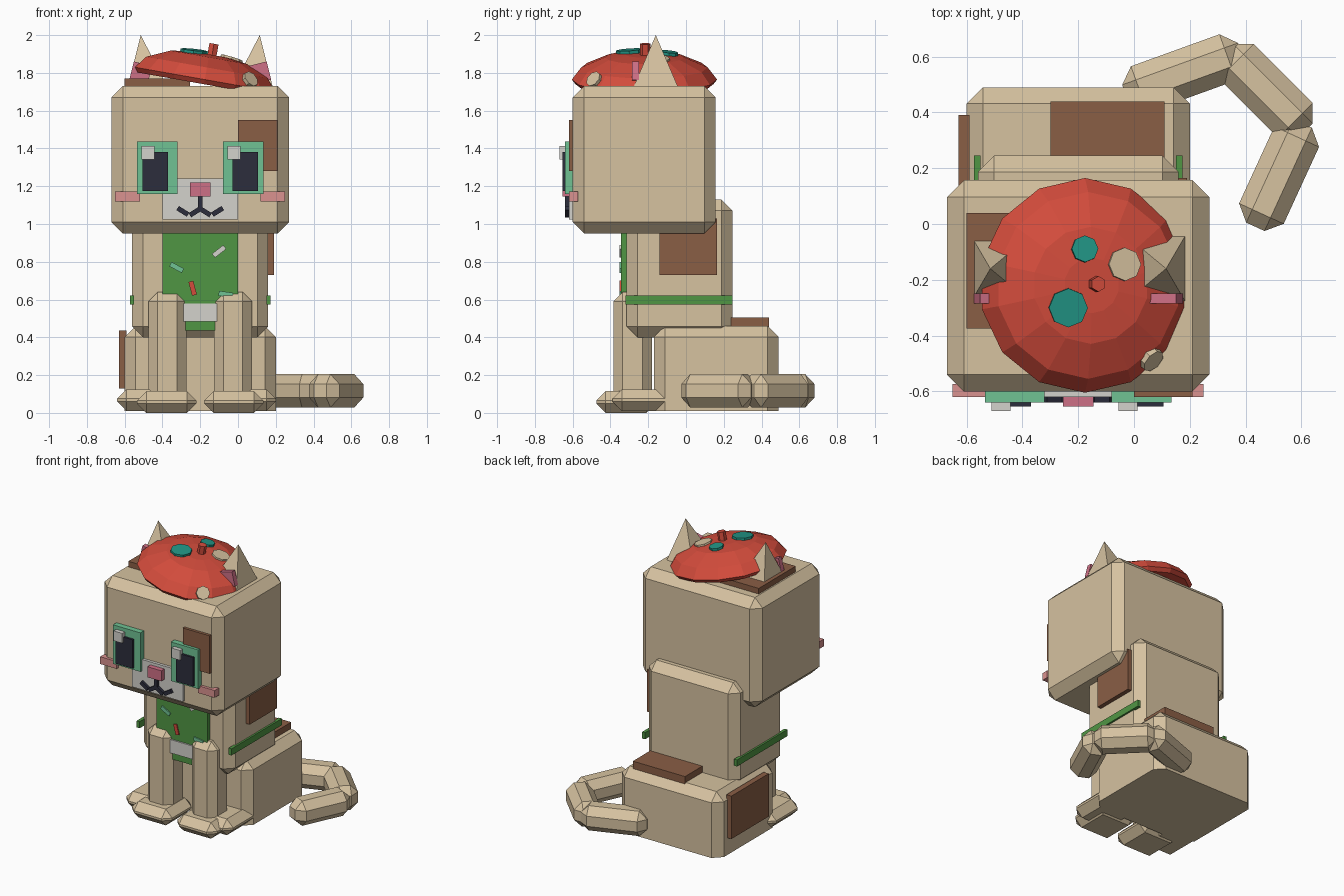
import bpy, bmesh, math
from mathutils import Vector, Matrix

if "Cube" in bpy.data.objects:
    bpy.data.objects.remove(bpy.data.objects["Cube"])


def srgb(r, g, b):
    f = lambda c: c / 12.92 if c <= 0.04045 else ((c + 0.055) / 1.055) ** 2.4
    return (f(r / 255), f(g / 255), f(b / 255), 1)


COLORS = {
    "beige": (214, 194, 160), "white": (212, 210, 204), "red": (212, 76, 60),
    "brown": (138, 94, 69), "teal": (34, 150, 134), "green": (80, 150, 68),
    "mint": (112, 194, 148), "dark": (44, 45, 60), "pink": (206, 112, 134),
    "blush": (218, 146, 144),
}
MATS = {}
for n, c in COLORS.items():
    MATS[n] = bpy.data.materials.new(n)
    MATS[n].diffuse_color = srgb(*c)


def finish(bm, name, mat, matrix=None):
    if matrix is not None:
        bm.transform(matrix)
    bmesh.ops.recalc_face_normals(bm, faces=bm.faces)
    me = bpy.data.meshes.new(name)
    bm.to_mesh(me)
    bm.free()
    me.materials.append(MATS[mat])
    ob = bpy.data.objects.new(name, me)
    bpy.context.collection.objects.link(ob)
    return ob


def box(name, mat, x, y, z, bevel=0, flat_bottom=False, matrix=None):
    """Box from (min, max) pairs, optionally chamfered."""
    bm = bmesh.new()
    bmesh.ops.create_cube(bm, size=1)
    for v in bm.verts:
        v.co = Vector([(a + b) / 2 + k * (b - a) for k, (a, b) in zip(v.co, (x, y, z))])
    if bevel:
        edges = [e for e in bm.edges
                 if not (flat_bottom and all(abs(v.co.z - z[0]) < 1e-5 for v in e.verts))]
        bmesh.ops.bevel(bm, geom=edges, offset=bevel, segments=1, affect='EDGES', profile=0.5)
    return finish(bm, name, mat, matrix)


def bar(name, mat, cx, cz, length, width, angle, y):
    """Thin bar on the front, turned about y (angle counter-clockwise from the front)."""
    m = Matrix.Translation((cx, 0, cz)) @ Matrix.Rotation(-math.radians(angle), 4, 'Y')
    return box(name, mat, (-length / 2, length / 2), y, (-width / 2, width / 2), matrix=m)


def disc(name, mat, radius, depth, sides, matrix):
    bm = bmesh.new()
    bmesh.ops.create_cone(bm, cap_ends=True, segments=sides, radius1=radius,
                          radius2=radius, depth=depth)
    return finish(bm, name, mat, matrix)


CX = -0.2  # the cat's own symmetry line


def mx(pair, side):
    """Offsets from the symmetry line, mirrored by side."""
    return tuple(sorted(CX + side * p for p in pair))


# Main masses
box("head", "beige", (-0.67, 0.27), (-0.60, 0.157), (0.95, 1.73), 0.06)
box("torso", "beige", (-0.56, 0.16), (-0.315, 0.245), (0.40, 1.13), 0.058)
box("hips", "beige", (-0.60, 0.20), (-0.17, 0.49), (0.01, 0.46), 0.058, True)

# Fur patches
box("face_patch", "brown", (0.0, 0.21), (-0.62, -0.59), (1.28, 1.55))
box("crown_patch", "brown", (-0.60, -0.255), (-0.375, 0.04), (1.72, 1.77))
box("back_patch", "brown", (-0.30, 0.11), (0.20, 0.44), (0.45, 0.505))
box("hip_patch", "brown", (-0.63, -0.59), (-0.03, 0.39), (0.13, 0.435))
box("torso_patch", "brown", (0.15, 0.19), (-0.14, 0.165), (0.73, 1.03))

# Paired parts
for s, tag in ((-1, "left"), (1, "right")):
    box(tag + "_front_leg", "beige", mx((0.072, 0.275), s), (-0.385, -0.18), (0.03, 0.64), 0.05)
    box(tag + "_front_paw", "beige", mx((0.02, 0.335), s), (-0.475, -0.16), (0.0, 0.115), 0.05)
    hx = (-0.64, -0.33) if s < 0 else (-0.11, 0.2)
    box(tag + "_hind_paw", "beige", hx, (-0.39, -0.05), (0.01, 0.125), 0.05)

    # Ear pyramid with pink inner plate
    bm = bmesh.new()
    base = [bm.verts.new((CX + s * x, y, 1.72)) for x, y in
            ((0.17, -0.28), (0.385, -0.28), (0.385, -0.04), (0.17, -0.04))]
    tip = bm.verts.new((CX + s * 0.315, -0.16, 2.0))
    bm.faces.new(base)
    for i in range(4):
        bm.faces.new((base[i], base[(i + 1) % 4], tip))
    finish(bm, tag + "_ear", "beige")
    bar(tag + "_inner_ear", "pink", CX + s * 0.315, 1.80, 0.10, 0.10, s * 14, (-0.285, -0.25))

    # Eyes and cheeks
    box(tag + "_eye_frame", "mint", mx((0.12, 0.335), s), (-0.64, -0.59), (1.16, 1.437))
    box(tag + "_pupil", "dark", mx((0.17, 0.305), s), (-0.655, -0.63), (1.175, 1.38))
    gx = -0.51 if s < 0 else -0.055
    box(tag + "_eye_glint", "white", (gx, gx + 0.068), (-0.67, -0.64), (1.342, 1.412))
    box(tag + "_cheek", "blush", mx((0.32, 0.45), s), (-0.62, -0.573), (1.12, 1.172))

    # Mouth curve and scarf strap
    bar(tag + "_mouth_inner", "dark", CX + s * 0.025, 1.065, 0.07, 0.026, -s * 32, (-0.64, -0.61))
    bar(tag + "_mouth_outer", "dark", CX + s * 0.092, 1.067, 0.065, 0.026, s * 32, (-0.64, -0.61))
    box(tag + "_scarf_strap", "green", mx((0.35, 0.373), s), (-0.32, 0.245), (0.575, 0.622))

# Muzzle
box("muzzle", "white", (-0.40, 0.0), (-0.62, -0.59), (1.025, 1.24))
box("nose", "pink", (-0.255, -0.145), (-0.655, -0.61), (1.145, 1.22))
box("mouth_line", "dark", (-0.213, -0.187), (-0.64, -0.61), (1.075, 1.15))

# Bib with pocket tag and flecks
box("bib", "green", (-0.40, 0.0), (-0.345, -0.30), (0.58, 1.0))
box("bib_tip", "green", (-0.29, -0.12), (-0.34, -0.30), (0.435, 0.60))
box("bib_tag", "white", (-0.295, -0.11), (-0.352, -0.30), (0.483, 0.578))
for i, (mat, x, z, ang) in enumerate((("white", -0.10, 0.855, 38), ("mint", -0.325, 0.77, -28),
                                      ("red", -0.24, 0.66, -75), ("mint", -0.065, 0.628, -8))):
    bar("bib_fleck_%d" % (i + 1), mat, x, z, 0.075, 0.026, ang, (-0.353, -0.34))

# Tail: three chamfered segments lying on the ground
tail = (((-0.03, 0.465), (0.385, 0.615)), ((0.33, 0.62), (0.615, 0.335)), ((0.605, 0.36), (0.435, -0.01)))
for i, (a, b) in enumerate(tail):
    a, b = Vector(a), Vector(b)
    d = b - a
    c = (a + b) / 2
    m = Matrix.Translation((c.x, c.y, 0.117)) @ Matrix.Rotation(math.atan2(d.y, d.x), 4, 'Z')
    h = d.length / 2
    box("tail_segment_%d" % (i + 1), "beige", (-h, h), (-0.088, 0.088), (-0.088, 0.088), 0.052, matrix=m)

# Beret: tilted lathe profile with spots and stalk
HAT = Matrix.Translation((-0.18, -0.22, 1.74)) @ Matrix.Rotation(math.radians(10), 4, 'Y')
SIDES = 14
bm = bmesh.new()
rings = []
for r, z in ((0.365, 0.0), (0.385, 0.025), (0.335, 0.09), (0.21, 0.145), (0.10, 0.16)):
    rings.append([bm.verts.new((r * math.sin(2 * math.pi * k / SIDES),
                                r * math.cos(2 * math.pi * k / SIDES), z)) for k in range(SIDES)])
bm.faces.new(rings[0])
bm.faces.new(rings[-1])
for lo, hi in zip(rings, rings[1:]):
    for k in range(SIDES):
        j = (k + 1) % SIDES
        bm.faces.new((lo[k], lo[j], hi[j], hi[k]))
finish(bm, "beret", "red", HAT)

for i, (mat, x, y, z, r, lean) in enumerate((("teal", -0.085, -0.08, 0.158, 0.07, 6),
                                             ("teal", -0.025, 0.13, 0.158, 0.048, 6),
                                             ("beige", 0.12, 0.075, 0.152, 0.06, 8),
                                             ("beige", 0.235, -0.265, 0.065, 0.045, 52))):
    axis = Vector((-y, x, 0)).normalized()
    m = HAT @ Matrix.Translation((x, y, z)) @ Matrix.Rotation(math.radians(lean), 4, axis)
    disc("beret_spot_%d" % (i + 1), mat, r, 0.025, 8, m)
disc("beret_stalk", "red", 0.028, 0.10, 6, HAT @ Matrix.Translation((0.015, 0.005, 0.17)))

for m in bpy.data.materials:
    if m.users and not m.is_grease_pencil:
        m.use_nodes = True
        m.node_tree.nodes["Principled BSDF"].inputs["Base Color"].default_value = m.diffuse_color
